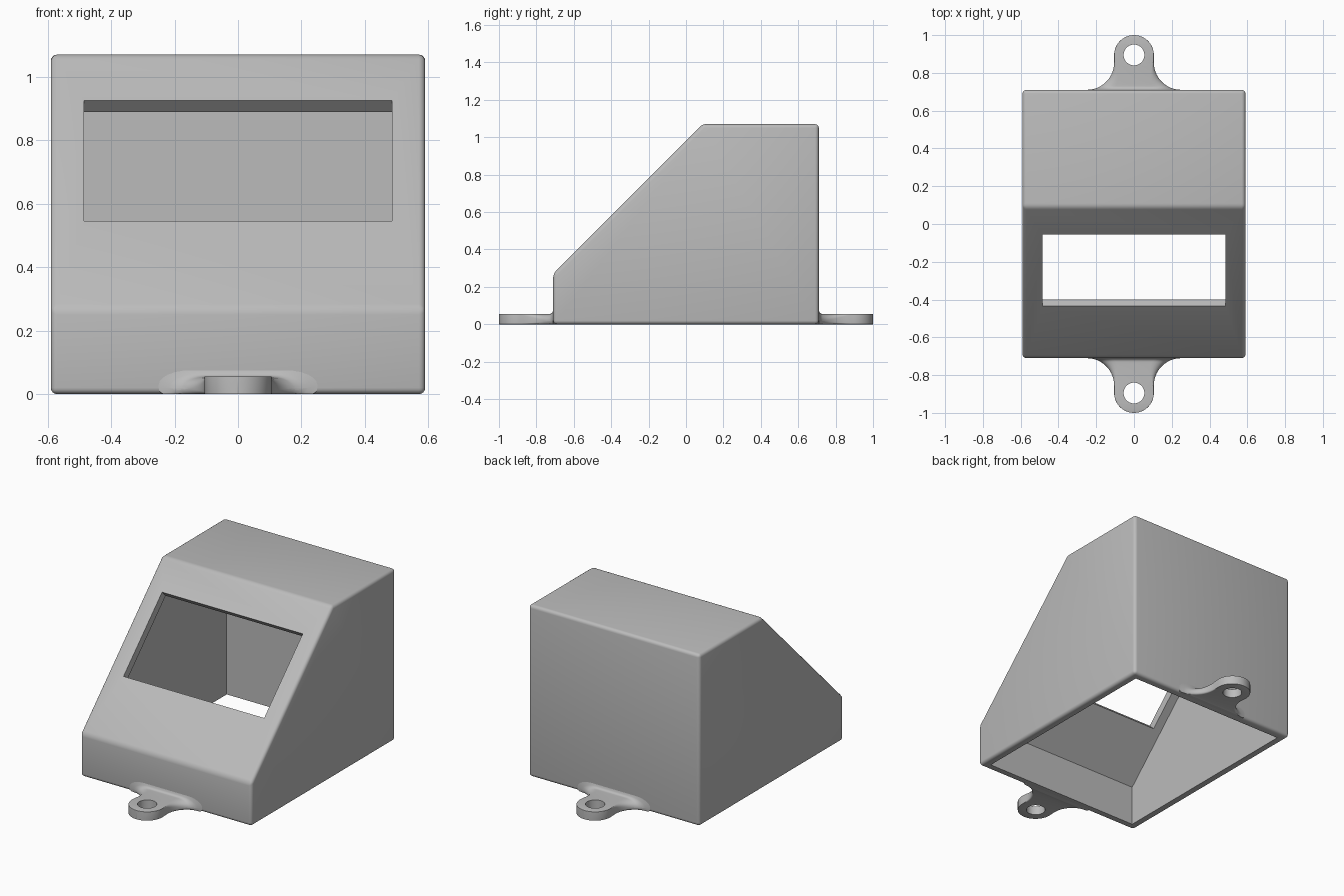
import bpy, bmesh, math
from mathutils import Matrix, Vector

old = bpy.data.objects.get("Cube")
if old:
    bpy.data.objects.remove(old, do_unlink=True)

GREY = (0.5, 0.5, 0.5, 1)
mat = bpy.data.materials.new("plain grey")
mat.use_nodes = True
mat.diffuse_color = GREY
mat.node_tree.nodes["Principled BSDF"].inputs["Base Color"].default_value = GREY


def add_object(name, bm):
    bmesh.ops.recalc_face_normals(bm, faces=bm.faces)
    mesh = bpy.data.meshes.new(name)
    bm.to_mesh(mesh)
    bm.free()
    mesh.materials.append(mat)
    obj = bpy.data.objects.new(name, mesh)
    bpy.context.collection.objects.link(obj)
    return obj


def prism(name, profile, half_width, bevel=0):
    """Side profile (y, z) extruded along x, optionally with rounded edges."""
    bm = bmesh.new()
    face = bm.faces.new([bm.verts.new((-half_width, y, z)) for y, z in profile])
    new = bmesh.ops.extrude_face_region(bm, geom=[face])["geom"]
    verts = [v for v in new if isinstance(v, bmesh.types.BMVert)]
    bmesh.ops.translate(bm, verts=verts, vec=(2 * half_width, 0, 0))
    bmesh.ops.recalc_face_normals(bm, faces=bm.faces)
    if bevel:
        bmesh.ops.bevel(bm, geom=bm.edges[:], offset=bevel, segments=4,
                        profile=0.5, affect='EDGES', clamp_overlap=True)
    return add_object(name, bm)


def activate(obj):
    bpy.ops.object.select_all(action='DESELECT')
    obj.select_set(True)
    bpy.context.view_layer.objects.active = obj


def cut(obj, cutter):
    mod = obj.modifiers.new("cut", 'BOOLEAN')
    mod.operation = 'DIFFERENCE'
    mod.solver = 'EXACT'
    mod.object = cutter
    activate(obj)
    bpy.ops.object.modifier_apply(modifier=mod.name)
    bpy.data.objects.remove(cutter, do_unlink=True)


def smooth(obj):
    activate(obj)
    bpy.ops.object.shade_smooth_by_angle(angle=math.radians(32))


# Housing: wedge-fronted shell, open underneath
W, D, H, LIP, WALL = 0.59, 0.71, 1.07, 0.27, 0.05
slope = LIP + D                      # sloping front lies on z = y + slope
inner_slope = slope - WALL * math.sqrt(2)
housing = prism("housing", [(-D, 0), (-D, LIP), (H - slope, H), (D, H), (D, 0)], W, 0.02)
di, hi = D - WALL, H - WALL
cut(housing, prism("cavity", [(-di, -0.1), (-di, inner_slope - di),
                              (hi - inner_slope, hi), (di, hi), (di, -0.1)], W - WALL))

# Display window, cut square to the sloping front
bm = bmesh.new()
bmesh.ops.create_cube(bm, size=1, matrix=Matrix.Translation((0, -0.245, slope - 0.245))
                      @ Matrix.Rotation(math.radians(45), 4, 'X')
                      @ Matrix.Diagonal((0.97, 0.537, 0.2, 1)))
cut(housing, add_object("window_cutter", bm))
smooth(housing)

# Mounting tabs: cross-sections lofted from the round tip to the flared root
R, HOLE, CY, T, FLARE = 0.105, 0.055, 0.895, 0.055, 0.145


def section(y):
    """Ring of points across the tab at distance y from the centre."""
    arc_y = D + FLARE
    if y > CY:
        half = math.sqrt(max(R * R - (y - CY) ** 2, 1e-5))
    elif y > arc_y:
        half = R
    else:
        half = R + FLARE - math.sqrt(max(FLARE ** 2 - (arc_y - max(y, D)) ** 2, 0))
    # Small fillet up the housing wall
    rise = min(max((D + 0.02 - y) / 0.02, 0), 1)
    top = T + 0.02 * (1 - math.sqrt(1 - rise * rise))
    # Rounding of the neck sides, growing towards the root
    grow = min(max((CY - y) / (CY - D), 0), 1)
    rx, rz, low = 0.001 + 0.1 * grow ** 2, 0.001 + 0.045 * grow, 0.001 + 0.018 * grow
    side = [(half - low + low * math.sin(a), low - low * math.cos(a))
            for a in (math.pi / 8 * i for i in range(5))]
    side += [(half - rx + rx * math.cos(a), top - rz + rz * math.sin(a))
             for a in (math.pi / 12 * i for i in range(7))]
    return [Vector((x, y, z)) for x, z in side] + [Vector((-x, y, z)) for x, z in reversed(side)]


def tab(name, sign):
    stations = [CY + R * math.cos(math.pi / 32 * i) for i in range(17)]
    stations += [CY - 0.165 * i / 14 for i in range(1, 15)]
    stations += [D + 0.02 * (1 - i / 6) for i in range(1, 7)] + [D - 0.03]
    bm = bmesh.new()
    rings = [[bm.verts.new((p.x, sign * p.y, p.z)) for p in section(y)] for y in stations]
    n = len(rings[0])
    for a, b in zip(rings, rings[1:]):
        for i in range(n):
            bm.faces.new((a[i], a[(i + 1) % n], b[(i + 1) % n], b[i]))
    bm.faces.new(rings[0])
    bm.faces.new(rings[-1])
    obj = add_object(name, bm)
    # Screw hole
    hole = bmesh.new()
    bmesh.ops.create_cone(hole, cap_ends=True, segments=48, radius1=HOLE, radius2=HOLE,
                          depth=0.4, matrix=Matrix.Translation((0, sign * CY, 0)))
    cut(obj, add_object("hole_cutter", hole))
    smooth(obj)


tab("front_tab", -1)
tab("back_tab", 1)
